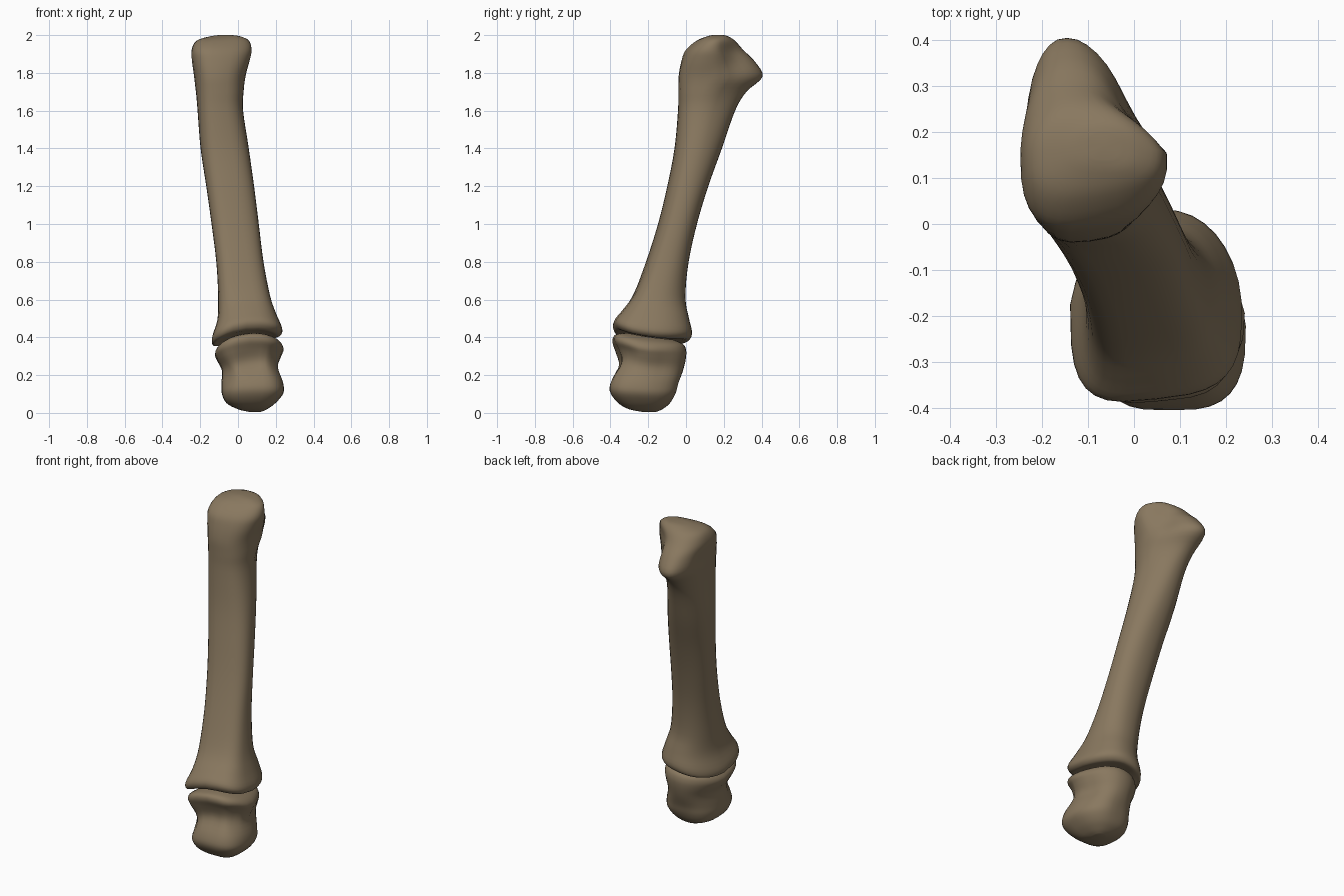
import bpy, bmesh, math
from mathutils import Vector

bone = bpy.data.materials.new("bone brown")
bone.diffuse_color = (0.25, 0.188, 0.115, 1)

SIDES = 32


def joint_z(x, y):
    """Height of the arched growth-plate gap between both bones."""
    return 0.435 - 1.2 * (x - 0.1) ** 2 - 0.15 * (y + 0.35)


def catmull(rows, steps=4):
    """Smoothly interpolate the list of section rows."""
    out = []
    for i in range(len(rows) - 1):
        a, b = rows[max(i - 1, 0)], rows[i]
        c, d = rows[i + 1], rows[min(i + 2, len(rows) - 1)]
        for s in range(steps):
            t = s / steps
            out.append([0.5 * (2 * q + (r - p) * t + (2 * p - 5 * q + 4 * r - w) * t * t
                               + (3 * q - p - 3 * r + w) * t ** 3)
                        for p, q, r, w in zip(a, b, c, d)])
    out.append(list(rows[-1]))
    return out


def loft(name, rows, place_z, squareness, dents):
    """rows: z, xmin, xmax, ymin, ymax, back taper, back x shift, front skew."""
    bm = bmesh.new()
    rings = []
    for z, x0, x1, y0, y1, taper, shift, skew in catmull(rows):
        ring = []
        for k in range(SIDES):
            a = 2 * math.pi * k / SIDES
            c, s = math.cos(a), math.sin(a)
            e = squareness(z) if s < 0 else 0.88   # square front, rounder back
            u = math.copysign(abs(c) ** e, c)
            v = math.copysign(abs(s) ** e, s)
            x = (x0 + x1) / 2 + (x1 - x0) / 2 * u * (1 - taper * max(v, 0)) + shift * max(v, 0)
            y = (y0 + y1) / 2 + (y1 - y0) / 2 * v + (skew * u * abs(v) if v < 0 else 0)
            p = Vector((x, y, place_z(x, y, z)))
            for centre, radius, push in dents:
                d = (p - Vector(centre)).length / radius
                p += Vector(push) * math.exp(-d * d)
            ring.append(bm.verts.new(p))
        rings.append(ring)
    for a, b in zip(rings, rings[1:]):
        for k in range(SIDES):
            j = (k + 1) % SIDES
            bm.faces.new((a[k], a[j], b[j], b[k]))
    # close both ends with fans
    for ring, z in ((rings[0], rows[0][0]), (rings[-1], rows[-1][0])):
        m = sum((v.co for v in ring), Vector()) / SIDES
        hub = bm.verts.new((m.x, m.y, place_z(m.x, m.y, z)))
        for k in range(SIDES):
            bm.faces.new((ring[k], ring[(k + 1) % SIDES], hub))
    bmesh.ops.recalc_face_normals(bm, faces=bm.faces)
    me = bpy.data.meshes.new(name)
    bm.to_mesh(me)
    bm.free()
    me.materials.append(bone)
    ob = bpy.data.objects.new(name, me)
    bpy.context.collection.objects.link(ob)
    bpy.ops.object.select_all(action='DESELECT')
    ob.select_set(True)
    bpy.context.view_layer.objects.active = ob
    bpy.ops.object.shade_smooth_by_angle(angle=math.radians(50))
    return ob


# long shaft with the flared lower rim and the broad upper head
shaft_rows = [
    (0.405, -0.1, 0.18, -0.34, -0.03, 0.1, 0, 0.01),
    (0.41, -0.13, 0.215, -0.37, 0.015, 0.15, 0, 0.02),
    (0.45, -0.138, 0.235, -0.38, 0.032, 0.15, 0.01, 0.02),
    (0.52, -0.11, 0.205, -0.338, 0.015, 0.12, 0.01, 0.02),
    (0.62, -0.105, 0.17, -0.277, -0.003, 0.1, 0, 0.015),
    (0.8, -0.115, 0.135, -0.208, 0.014, 0.05, 0, 0.015),
    (1.0, -0.14, 0.11, -0.145, 0.058, 0.05, 0, 0.015),
    (1.2, -0.168, 0.085, -0.096, 0.118, 0.08, 0, 0.015),
    (1.4, -0.198, 0.057, -0.058, 0.19, 0.15, -0.005, 0.015),
    (1.6, -0.214, 0.027, -0.04, 0.26, 0.22, -0.015, 0.015),
    (1.7, -0.223, 0.03, -0.038, 0.32, 0.3, -0.035, 0.015),
    (1.78, -0.235, 0.043, -0.036, 0.405, 0.35, -0.05, 0.02),
    (1.86, -0.246, 0.065, -0.02, 0.365, 0.35, -0.05, 0.025),
    (1.92, -0.246, 0.075, 0.005, 0.305, 0.3, -0.045, 0.03),
    (1.97, -0.22, 0.06, 0.06, 0.26, 0.2, -0.02, 0.02),
    (1.993, -0.15, 0.015, 0.11, 0.225, 0.1, 0, 0),
    (2.0, -0.1, -0.03, 0.14, 0.2, 0, 0, 0),
]


def shaft_z(x, y, z):
    w = min(1, max(0, (0.68 - z) / 0.22))
    return z + (joint_z(x, y) + 0.005 - 0.405) * w


def shaft_square(z):
    return 0.58 if z < 0.55 else min(0.72, 0.58 + 0.3 * (z - 0.55))


loft("bone_shaft", shaft_rows, shaft_z, shaft_square,
     [((0.01, 0.25, 1.86), 0.09, (-0.03, -0.01, 0)),
      ((-0.24, 0.2, 1.82), 0.06, (0.01, 0, 0))])

# separate saddle-shaped end piece below the gap
end_rows = [
    (0.005, 0.06, 0.12, -0.23, -0.16, 0, 0, 0),
    (0.02, 0.0, 0.155, -0.305, -0.125, 0, 0, 0),
    (0.055, -0.06, 0.2, -0.365, -0.08, 0, 0, 0),
    (0.11, -0.085, 0.24, -0.405, -0.045, 0.08, 0, 0),
    (0.17, -0.088, 0.24, -0.4, -0.03, 0.15, 0, 0),
    (0.25, -0.085, 0.22, -0.375, -0.012, 0.18, 0, 0),
    (0.32, -0.11, 0.237, -0.38, 0.0, 0.2, 0, 0.015),
    (0.365, -0.122, 0.245, -0.39, 0.0, 0.2, 0, 0.015),
    (0.395, -0.105, 0.22, -0.375, -0.015, 0.15, 0, 0.015),
    (0.41, -0.06, 0.16, -0.32, -0.06, 0.1, 0, 0.01),
]
loft("bone_end", end_rows, lambda x, y, z: z * joint_z(x, y) / 0.416,
     lambda z: 0.66,
     [((0.08, -0.38, 0.27), 0.085, (0, 0.035, 0)),
      ((0.24, -0.34, 0.29), 0.08, (-0.025, 0.03, 0)),
      ((-0.08, -0.36, 0.2), 0.06, (0.02, 0.01, 0)),
      ((0.22, -0.14, 0.26), 0.08, (-0.015, 0, 0)),
      ((0.05, -0.03, 0.12), 0.08, (0, -0.015, 0))])
